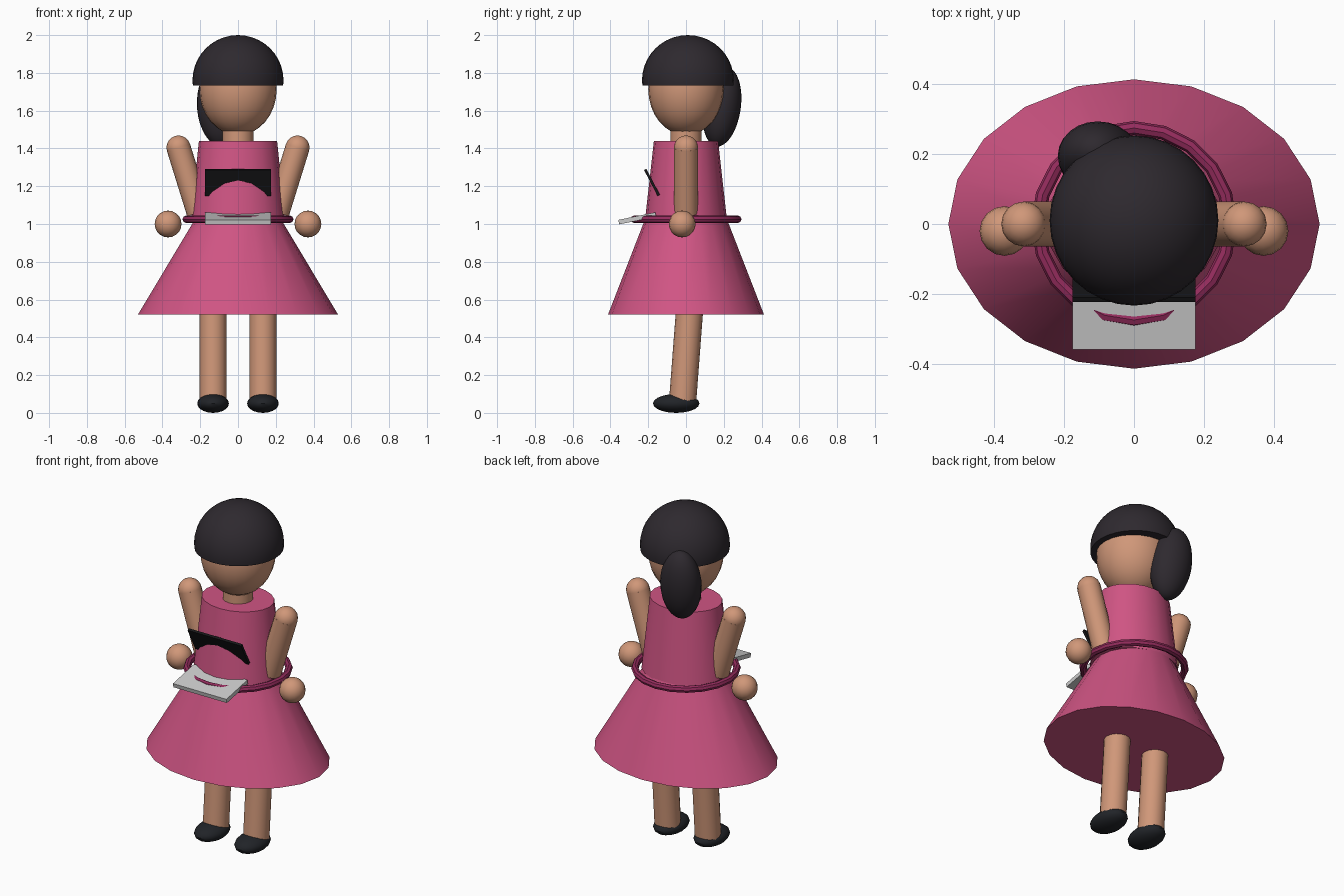
import bpy, bmesh
from mathutils import Vector, Matrix

if "Cube" in bpy.data.objects:
    bpy.data.objects.remove(bpy.data.objects["Cube"])

def material(name, r, g, b):
    m = bpy.data.materials.new(name)
    m.diffuse_color = (r, g, b, 1)
    m.use_nodes = True
    m.node_tree.nodes["Principled BSDF"].inputs["Base Color"].default_value = m.diffuse_color
    return m

SKIN = material("skin", 0.63, 0.31, 0.19)
PINK = material("pink", 0.63, 0.09, 0.23)
BELT = material("dark pink", 0.30, 0.025, 0.11)
HAIR = material("hair", 0.027, 0.022, 0.028)
SHOE = material("shoe", 0.015, 0.017, 0.021)
BLACK = material("screen", 0.008, 0.008, 0.009)
GREY = material("light grey", 0.70, 0.68, 0.67)

def finish(name, mat, smooth=True):
    ob = bpy.context.object
    ob.name = name
    ob.data.materials.append(mat)
    if smooth:
        bpy.ops.object.transform_apply(location=False, rotation=False, scale=True)
        bpy.ops.object.shade_smooth_by_angle(angle=0.7)
    return ob

def ball(name, mat, loc, radii, rot=(0, 0, 0), seg=24, rings=16):
    bpy.ops.mesh.primitive_uv_sphere_add(segments=seg, ring_count=rings, radius=1, location=loc, rotation=rot)
    bpy.context.object.scale = radii
    return finish(name, mat)

def rod(name, mat, a, b, r, seg=16):
    a, b = Vector(a), Vector(b)
    d = b - a
    bpy.ops.mesh.primitive_cylinder_add(vertices=seg, radius=r, depth=d.length, location=(a + b) / 2,
                                        rotation=d.to_track_quat('Z', 'Y').to_euler())
    return finish(name, mat)

def oval_frustum(name, mat, z0, r0, z1, r1, seg=20):
    # closed tapered tube whose two ends are separate ovals
    bm = bmesh.new()
    ends = []
    for z, (rx, ry) in ((z0, r0), (z1, r1)):
        m = Matrix.Translation((0, 0, z)) @ Matrix.Diagonal((rx, ry, 1, 1))
        ends.append(bmesh.ops.create_circle(bm, cap_ends=True, segments=seg, radius=1, matrix=m)["verts"])
    lo, hi = ends
    for i in range(seg):
        j = (i + 1) % seg
        bm.faces.new((lo[i], lo[j], hi[j], hi[i]))
    bmesh.ops.recalc_face_normals(bm, faces=bm.faces)
    me = bpy.data.meshes.new(name)
    bm.to_mesh(me)
    bm.free()
    ob = bpy.data.objects.new(name, me)
    bpy.context.collection.objects.link(ob)
    bpy.ops.object.select_all(action='DESELECT')
    bpy.context.view_layer.objects.active = ob
    ob.select_set(True)
    return finish(name, mat)

def box(name, mat, loc, size, tilt):
    bpy.ops.mesh.primitive_cube_add(size=1, location=loc, rotation=(tilt, 0, 0))
    bpy.context.object.scale = size
    return finish(name, mat, False)

# dress
oval_frustum("skirt", PINK, 0.52, (0.53, 0.413), 1.03, (0.225, 0.215))
oval_frustum("bodice", PINK, 1.02, (0.25, 0.217), 1.44, (0.207, 0.17))
bpy.ops.mesh.primitive_torus_add(major_radius=0.274, minor_radius=0.02, major_segments=20,
                                 minor_segments=8, location=(0, 0, 1.025))
finish("belt", BELT)

# head and neck
rod("neck", SKIN, (0, 0, 1.40), (0, 0, 1.54), 0.083)
ball("head", SKIN, (0, 0, 1.715), (0.205, 0.2, 0.245))

# hair cap: sphere cut flat at the brow
hair = ball("hair_cap", HAIR, (0, 0.01, 1.76), (0.241, 0.243, 0.24), seg=32, rings=20)
bm = bmesh.new()
bm.from_mesh(hair.data)
cut = bmesh.ops.bisect_plane(bm, geom=bm.verts[:] + bm.edges[:] + bm.faces[:],
                             plane_co=(0, 0, -0.026), plane_no=(0, 0, 1), clear_inner=True)
bmesh.ops.contextual_create(bm, geom=[e for e in cut["geom_cut"] if isinstance(e, bmesh.types.BMEdge)])
bm.to_mesh(hair.data)
bm.free()
bpy.ops.object.shade_smooth_by_angle(angle=0.7)
ball("ponytail", HAIR, (-0.10, 0.19, 1.62), (0.117, 0.10, 0.212), rot=(-0.14, -0.08, 0))

# limbs
for s, side in ((-1, "left"), (1, "right")):
    rod(side + "_arm", SKIN, (s * 0.315, 0, 1.405), (s * 0.208, 0, 1.06), 0.064)
    ball(side + "_shoulder", SKIN, (s * 0.315, 0, 1.405), (0.064,) * 3, seg=16, rings=10)
    ball(side + "_hand", SKIN, (s * 0.37, -0.02, 1.0), (0.071,) * 3, seg=16, rings=10)
    rod(side + "_leg", SKIN, (s * 0.132, -0.018, 0.06), (s * 0.132, 0.02, 0.56), 0.072)
    ball(side + "_shoe", SHOE, (s * 0.132, -0.052, 0.05), (0.084, 0.123, 0.05), seg=16, rings=10)

# folding computer: tilted base and screen, partly sunk into belt and bodice
box("computer_base", GREY, (0, -0.258, 1.03), (0.35, 0.20, 0.024), 0.2)
box("computer_screen", BLACK, (0, -0.18, 1.22), (0.35, 0.014, 0.155), 0.48)
